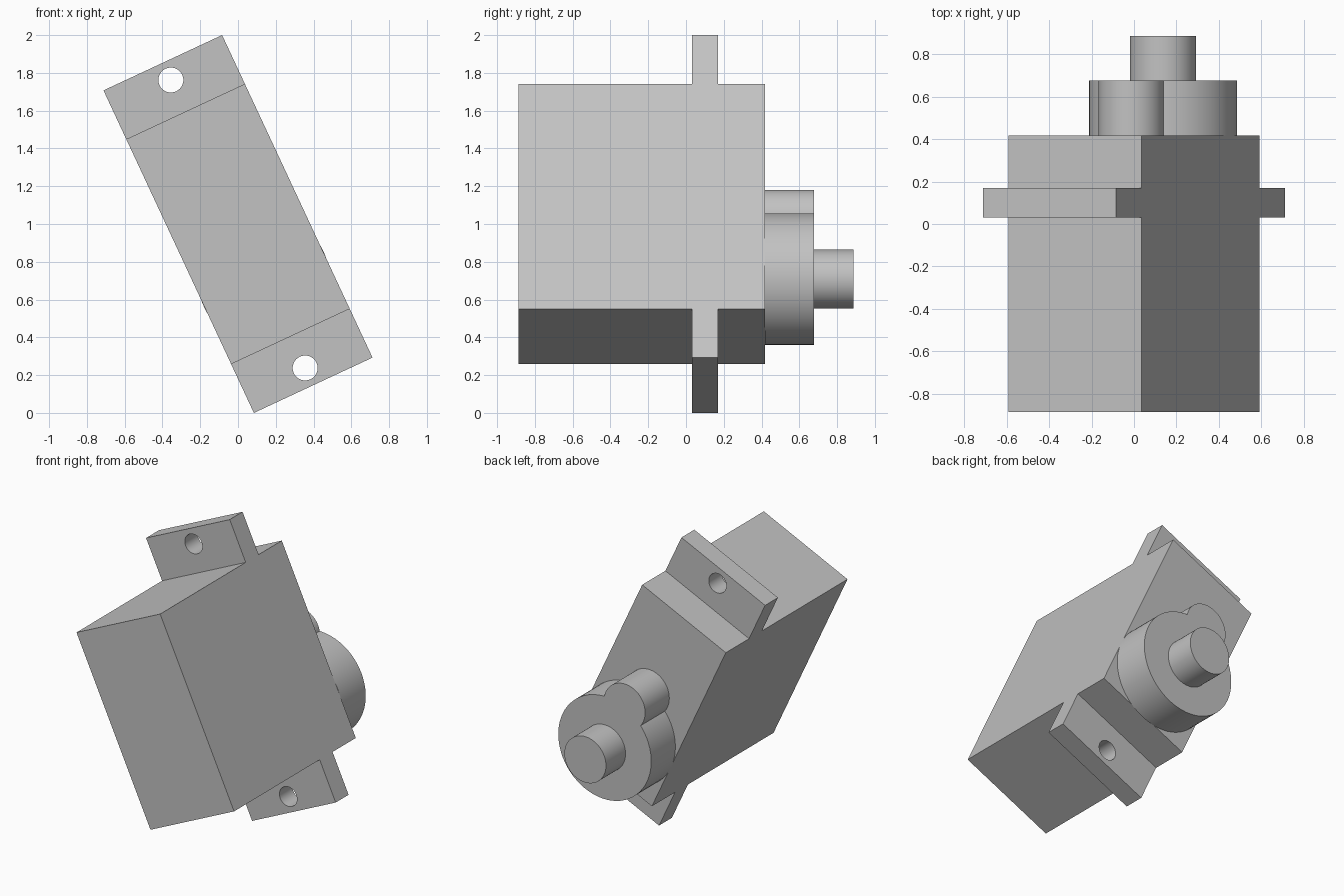
import bpy, bmesh, math
from mathutils import Matrix, Vector

old = bpy.data.objects.get("Cube")
if old:
    bpy.data.objects.remove(old, do_unlink=True)

TILT = Matrix.Translation((0, 0, 1)) @ Matrix.Rotation(math.radians(-25), 4, 'Y')
HALF_W, HALF_BODY, HALF_EAR = 0.3465, 0.657, 0.942
FRONT, EAR_FRONT, EAR_BACK, BACK, HUB_END, SHAFT_END = -0.887, 0.031, 0.169, 0.418, 0.677, 0.887
SHAFT_Z = -0.322

grey = bpy.data.materials.new("grey plastic")
grey.use_nodes = True
grey.diffuse_color = (0.54, 0.54, 0.54, 1)
grey.node_tree.nodes["Principled BSDF"].inputs["Base Color"].default_value = grey.diffuse_color


def make_object(name, bm):
    bmesh.ops.recalc_face_normals(bm, faces=bm.faces)
    mesh = bpy.data.meshes.new(name)
    bm.to_mesh(mesh)
    bm.free()
    mesh.materials.append(grey)
    obj = bpy.data.objects.new(name, mesh)
    bpy.context.collection.objects.link(obj)
    obj.matrix_world = TILT
    return obj


def cylinder(name, z, radius, y0, y1):
    """Cylinder lying along y, in the tilted frame."""
    bm = bmesh.new()
    place = Matrix.Translation((0, (y0 + y1) / 2, z)) @ Matrix.Rotation(math.pi / 2, 4, 'X')
    bmesh.ops.create_cone(bm, cap_ends=True, segments=64, radius1=radius,
                          radius2=radius, depth=y1 - y0, matrix=place)
    return make_object(name, bm)


def boolean(obj, tool, operation):
    bpy.context.view_layer.objects.active = obj
    mod = obj.modifiers.new(operation.lower(), 'BOOLEAN')
    mod.operation, mod.object, mod.solver = operation, tool, 'EXACT'
    bpy.context.view_layer.update()
    bpy.ops.object.modifier_apply(modifier=mod.name)
    bpy.data.objects.remove(tool, do_unlink=True)


def smooth(obj):
    bpy.ops.object.select_all(action='DESELECT')
    obj.select_set(True)
    bpy.context.view_layer.objects.active = obj
    bpy.ops.object.shade_smooth_by_angle(angle=math.radians(30))


# Case with mounting ears: half profile mirrored, then extruded across the width
top = [(FRONT, HALF_BODY), (EAR_FRONT, HALF_BODY), (EAR_FRONT, HALF_EAR),
       (EAR_BACK, HALF_EAR), (EAR_BACK, HALF_BODY), (BACK, HALF_BODY)]
profile = top + [(y, -z) for y, z in reversed(top)]
bm = bmesh.new()
face = bm.faces.new([bm.verts.new((-HALF_W, y, z)) for y, z in profile])
side = bmesh.ops.extrude_face_region(bm, geom=[face])["geom"]
bmesh.ops.translate(bm, vec=Vector((2 * HALF_W, 0, 0)),
                    verts=[v for v in side if isinstance(v, bmesh.types.BMVert)])
case = make_object("case_with_ears", bm)

# Screw holes
for sign in (-1, 1):
    boolean(case, cylinder("hole_cutter", sign * 0.841, 0.066, 0, 0.2), 'DIFFERENCE')
smooth(case)

# Gear housing: large round boss merged with a small one
housing = cylinder("gear_housing", SHAFT_Z, 0.349, BACK, HUB_END)
boolean(housing, cylinder("small_boss", SHAFT_Z + 0.351, 0.155, BACK, HUB_END), 'UNION')
smooth(housing)

# Output shaft
smooth(cylinder("output_shaft", SHAFT_Z, 0.156, HUB_END, SHAFT_END))
